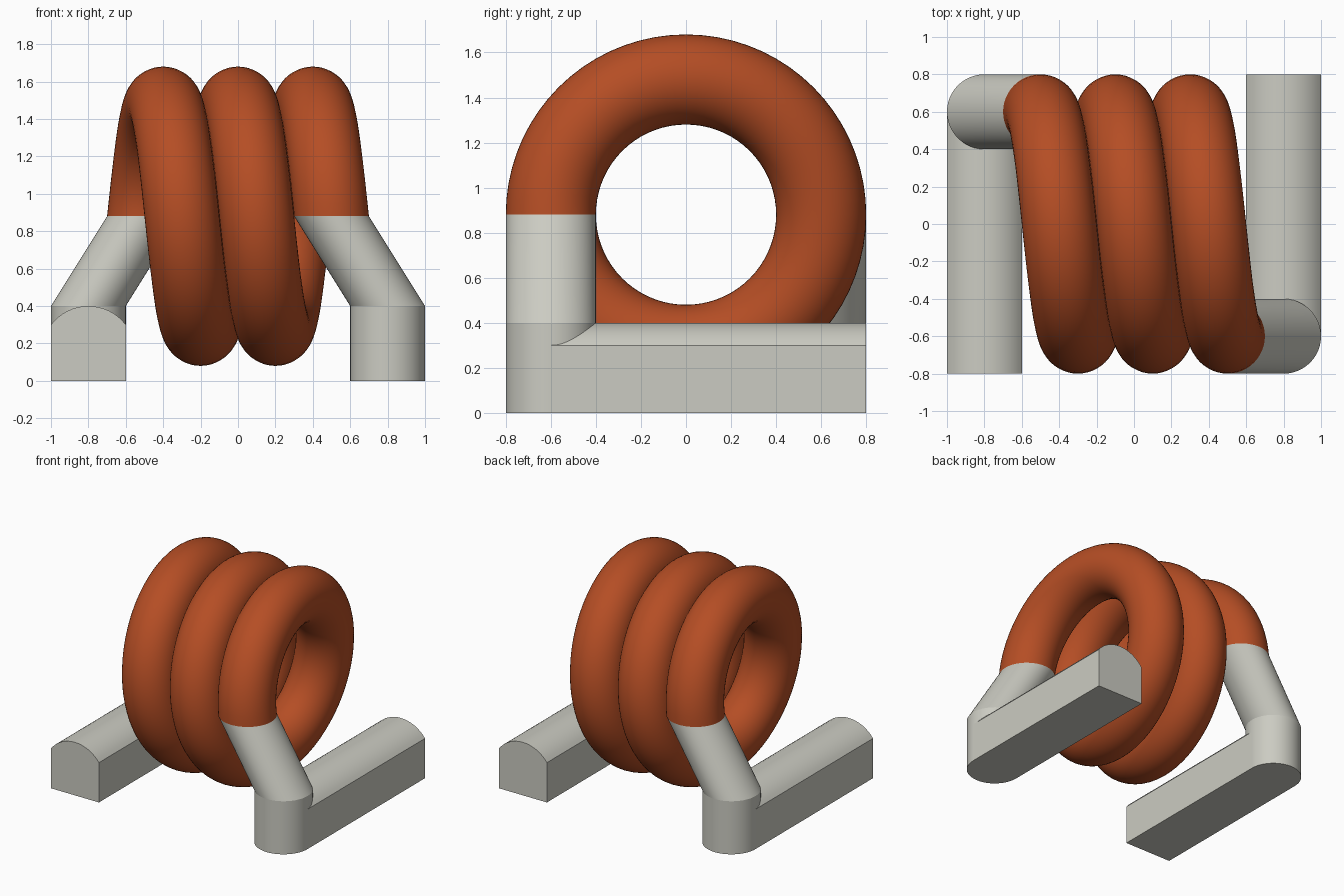
import bpy, bmesh
from math import pi, sin, cos, radians, asin
from mathutils import Vector, Matrix

cube = bpy.data.objects.get("Cube")
if cube:
    bpy.data.objects.remove(cube, do_unlink=True)

R_TUBE = 0.2      # wire radius
R_COIL = 0.6      # helix radius
Z_AXIS = 0.88     # height of the coil axis
PITCH = 0.4
TURNS = 2.5
SIDES = 48


def material(name, rgb):
    mat = bpy.data.materials.new(name)
    mat.use_nodes = True
    mat.diffuse_color = (*rgb, 1)
    bsdf = mat.node_tree.nodes["Principled BSDF"]
    bsdf.inputs["Base Color"].default_value = (*rgb, 1)
    bsdf.inputs["Roughness"].default_value = 0.6
    return mat


copper = material("copper orange", (0.46, 0.075, 0.018))
tin = material("pale grey metal", (0.60, 0.60, 0.54))


def loft(name, rings, mat, angle=30):
    """Skin a list of equal point rings into a closed solid."""
    bm = bmesh.new()
    loops = [[bm.verts.new(p) for p in ring] for ring in rings]
    n = len(loops[0])
    for a, b in zip(loops, loops[1:]):
        for i in range(n):
            j = (i + 1) % n
            bm.faces.new((a[i], a[j], b[j], b[i]))
    bm.faces.new(loops[0])
    bm.faces.new(loops[-1])
    bmesh.ops.recalc_face_normals(bm, faces=bm.faces)
    mesh = bpy.data.meshes.new(name)
    bm.to_mesh(mesh)
    bm.free()
    mesh.materials.append(mat)
    ob = bpy.data.objects.new(name, mesh)
    bpy.context.collection.objects.link(ob)
    bpy.ops.object.select_all(action="DESELECT")
    ob.select_set(True)
    bpy.context.view_layer.objects.active = ob
    bpy.ops.object.shade_smooth_by_angle(angle=radians(angle))
    return ob


def disc(x, y, z):
    """Horizontal circle of the wire radius."""
    return [Vector((x + R_TUBE * cos(2 * pi * i / SIDES),
                    y + R_TUBE * sin(2 * pi * i / SIDES), z)) for i in range(SIDES)]


# Coil winding: a circle swept round the x axis while advancing along it
steps = int(TURNS * 72)
start = disc(0, R_COIL, 0)
coil = []
for k in range(steps + 1):
    t = TURNS * k / steps
    move = Matrix.Translation((PITCH * (t - TURNS / 2), 0, Z_AXIS)) @ Matrix.Rotation(2 * pi * t, 4, "X")
    coil.append([move @ p for p in start])
loft("coil_winding", coil, copper)

# Terminal bar section: flat base, straight sides, shallow arched top
half = asin(0.2 / 0.25)
section = [(-0.2, 0), (0.2, 0)] + [
    (0.25 * sin(half * (1 - i / 8)), 0.15 + 0.25 * cos(half * (1 - i / 8))) for i in range(17)]

# The two leads are half-turn copies of each other
for side, s in (("left", 1), ("right", -1)):
    x, y = 0.8 * s, -0.6 * s
    loft(f"{side}_slanted_lead", [disc(x, y, 0.4), disc(0.5 * s, y, Z_AXIS)], tin)
    loft(f"{side}_post", [disc(x, y, 0), disc(x, y, 0.4)], tin)
    loft(f"{side}_terminal_bar",
         [[Vector((x + px, yy, pz)) for px, pz in section] for yy in (y, 0.8 * s)], tin)
